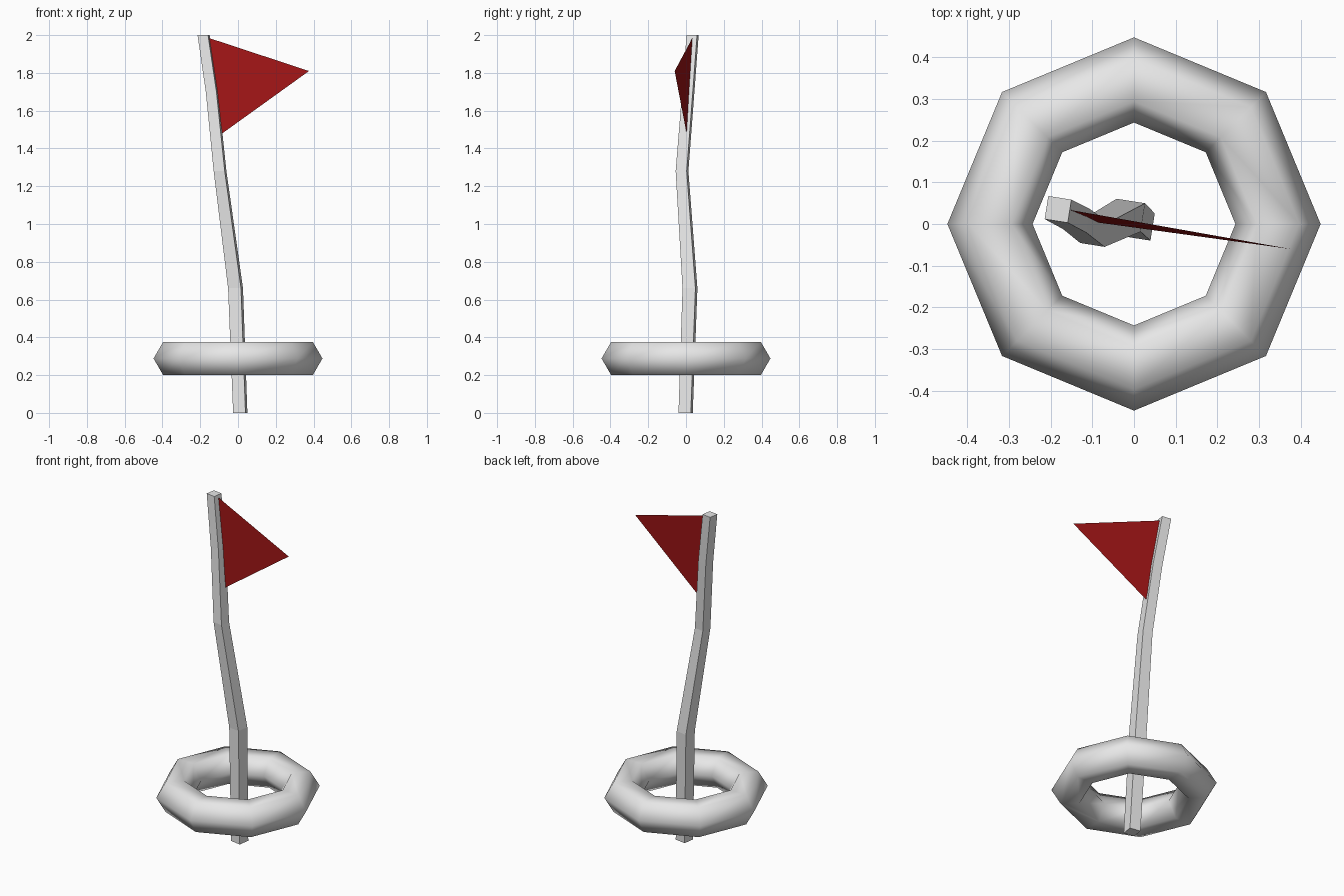
import bpy
from math import cos, sin, radians
from mathutils import Vector

cube = bpy.data.objects.get("Cube")
if cube:
    bpy.data.objects.remove(cube, do_unlink=True)


def make_material(name, colour):
    mat = bpy.data.materials.new(name)
    mat.use_nodes = True
    mat.diffuse_color = (*colour, 1)
    mat.node_tree.nodes["Principled BSDF"].inputs["Base Color"].default_value = (*colour, 1)
    return mat


def make_object(name, verts, faces, mat):
    mesh = bpy.data.meshes.new(name)
    mesh.from_pydata(verts, [], faces)
    mesh.materials.append(mat)
    obj = bpy.data.objects.new(name, mesh)
    bpy.context.collection.objects.link(obj)
    return obj


grey = make_material("light grey", (0.8, 0.8, 0.8))
red = make_material("dark red", (0.36, 0.0075, 0.008))

# Float ring: eight-sided, hexagonal section, smooth shaded
bpy.ops.mesh.primitive_torus_add(major_segments=8, minor_segments=6,
                                 major_radius=0.345, minor_radius=0.102,
                                 location=(0, 0, 0.288))
ring = bpy.context.object
ring.name = ring.data.name = "float_ring"
ring.data.materials.append(grey)
bpy.ops.object.shade_smooth()

# Crooked pole: square sections (x, y, z, side) joined along the bends
sections = [
    (0.012, -0.002, 0.0, 0.066),
    (-0.013, 0.021, 0.66, 0.069),
    (-0.095, -0.021, 1.28, 0.059),
    (-0.138, 0.012, 1.7, 0.057),
    (-0.182, 0.035, 2.0, 0.056),
]
verts, faces = [], []
for x, y, z, side in sections:
    for corner in range(4):
        a = radians(45 + 90 * corner - 9)
        r = side / 2 ** 0.5
        verts.append(Vector((x + r * cos(a), y + r * sin(a), z)))
for ring_index in range(len(sections) - 1):
    base = ring_index * 4
    for i in range(4):
        j = (i + 1) % 4
        faces.append((base + i, base + j, base + 4 + j, base + 4 + i))
last = len(verts) - 4
faces += [(3, 2, 1, 0), tuple(range(last, last + 4))]
make_object("pole", verts, faces, grey)

# Pennant: a single triangular sheet
make_object("flag", [(-0.155, 0.034, 1.985), (-0.083, 0.003, 1.48), (0.376, -0.06, 1.81)],
            [(0, 1, 2)], red)
